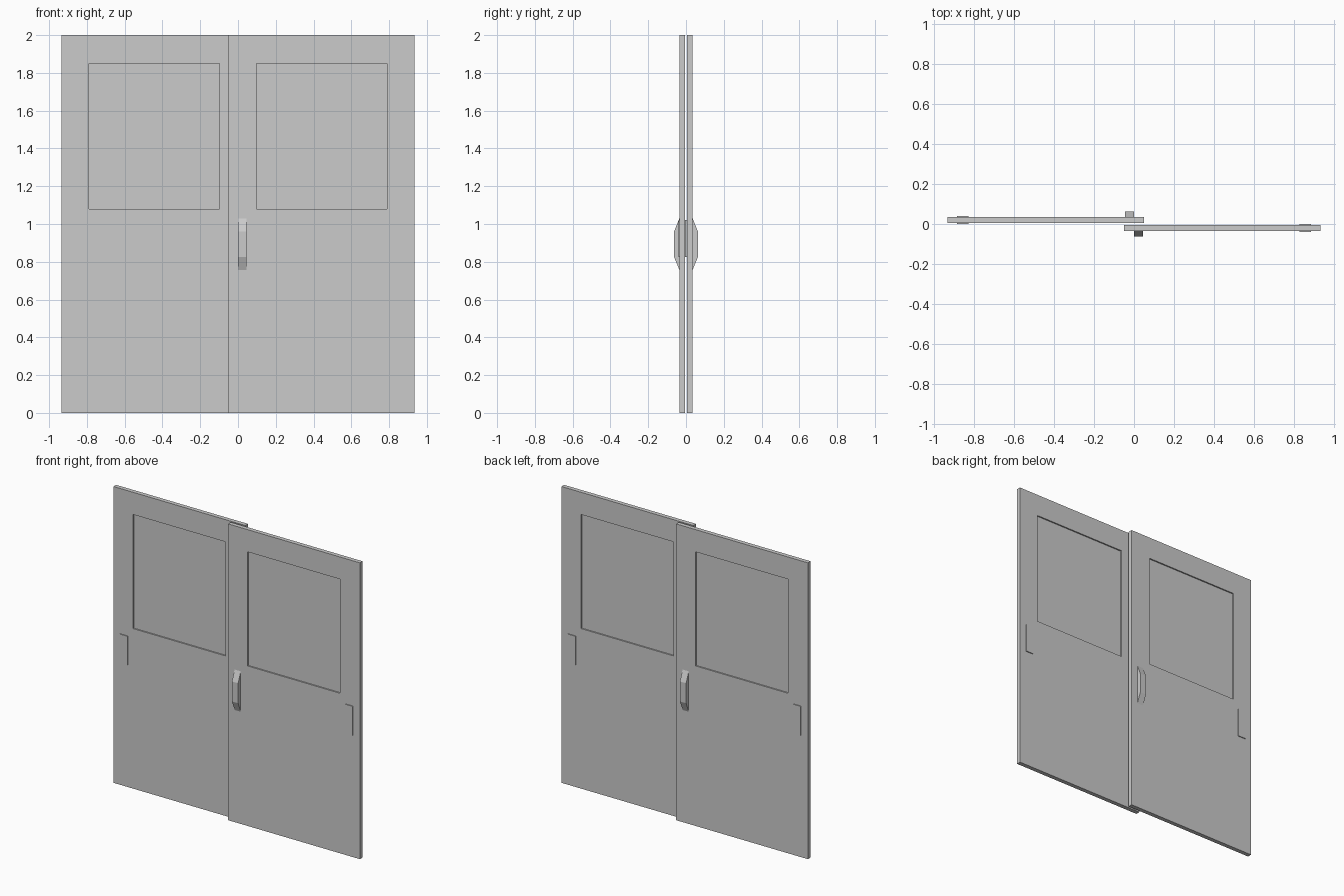
import bpy, bmesh, math
from mathutils import Matrix

if "Cube" in bpy.data.objects:
    bpy.data.objects.remove(bpy.data.objects["Cube"])

# Door leaf dimensions (front leaf; the back leaf is the same turned 180 degrees)
X0, X1 = -0.049, 0.934
Y0, Y1 = -0.035, -0.006
WINDOW_X, WINDOW_Z, RECESS = (0.097, 0.788), (1.08, 1.85), 0.009
PROUD = 0.006


def finish(bm, name, angle):
    bmesh.ops.rotate(bm, verts=bm.verts, matrix=Matrix.Rotation(angle, 3, 'Z'))
    bmesh.ops.recalc_face_normals(bm, faces=bm.faces)
    mesh = bpy.data.meshes.new(name)
    bm.to_mesh(mesh)
    bm.free()
    obj = bpy.data.objects.new(name, mesh)
    bpy.context.collection.objects.link(obj)
    return obj


def box(x, y, z):
    bm = bmesh.new()
    bmesh.ops.create_cube(bm, size=1)
    for v in bm.verts:
        v.co = [r[0] if c < 0 else r[1] for c, r in zip(v.co, (x, y, z))]
    return bm


def door(name, angle):
    # Slab with a recessed window pane on both sides
    bm = box((X0, X1), (Y0, Y1), (0, 2))
    bm.normal_update()
    sides = [f for f in bm.faces if abs(f.normal.y) > 0.9]
    bmesh.ops.inset_individual(bm, faces=sides, thickness=0.1)
    mid_x, mid_y = (X0 + X1) / 2, (Y0 + Y1) / 2
    for f in sides:
        ring = list(f.verts)
        rim = [v.co.copy() for v in ring]
        for v, co in zip(ring, rim):
            v.co.x = WINDOW_X[co.x > mid_x]
            v.co.z = WINDOW_Z[co.z > 1]
        # Push the pane in to form the recess walls
        pane = bmesh.ops.extrude_discrete_faces(bm, faces=[f])['faces'][0]
        for v in pane.verts:
            v.co.y += RECESS if v.co.y < mid_y else -RECESS
    finish(bm, name, angle)


def handle(name, angle):
    # Faceted pull: trapezoid side profile extruded across its width
    profile = [(Y0, 0.757), (-0.063, 0.825), (-0.063, 0.96), (Y0, 1.03)]
    bm = bmesh.new()
    face = bm.faces.new([bm.verts.new((-0.001, y, z)) for y, z in profile])
    ext = bmesh.ops.extrude_face_region(bm, geom=[face])['geom']
    bmesh.ops.translate(bm, vec=(0.046, 0, 0),
                        verts=[g for g in ext if isinstance(g, bmesh.types.BMVert)])
    finish(bm, name, angle)


for side, angle in (("front", 0), ("back", math.pi)):
    door(side + "_door", angle)
    handle(side + "_handle", angle)
    # Lock plate standing slightly proud of both faces
    finish(box((0.827, 0.885), (Y0 - PROUD, Y1 + PROUD), (0.825, 1.02)),
           side + "_lock_plate", angle)
